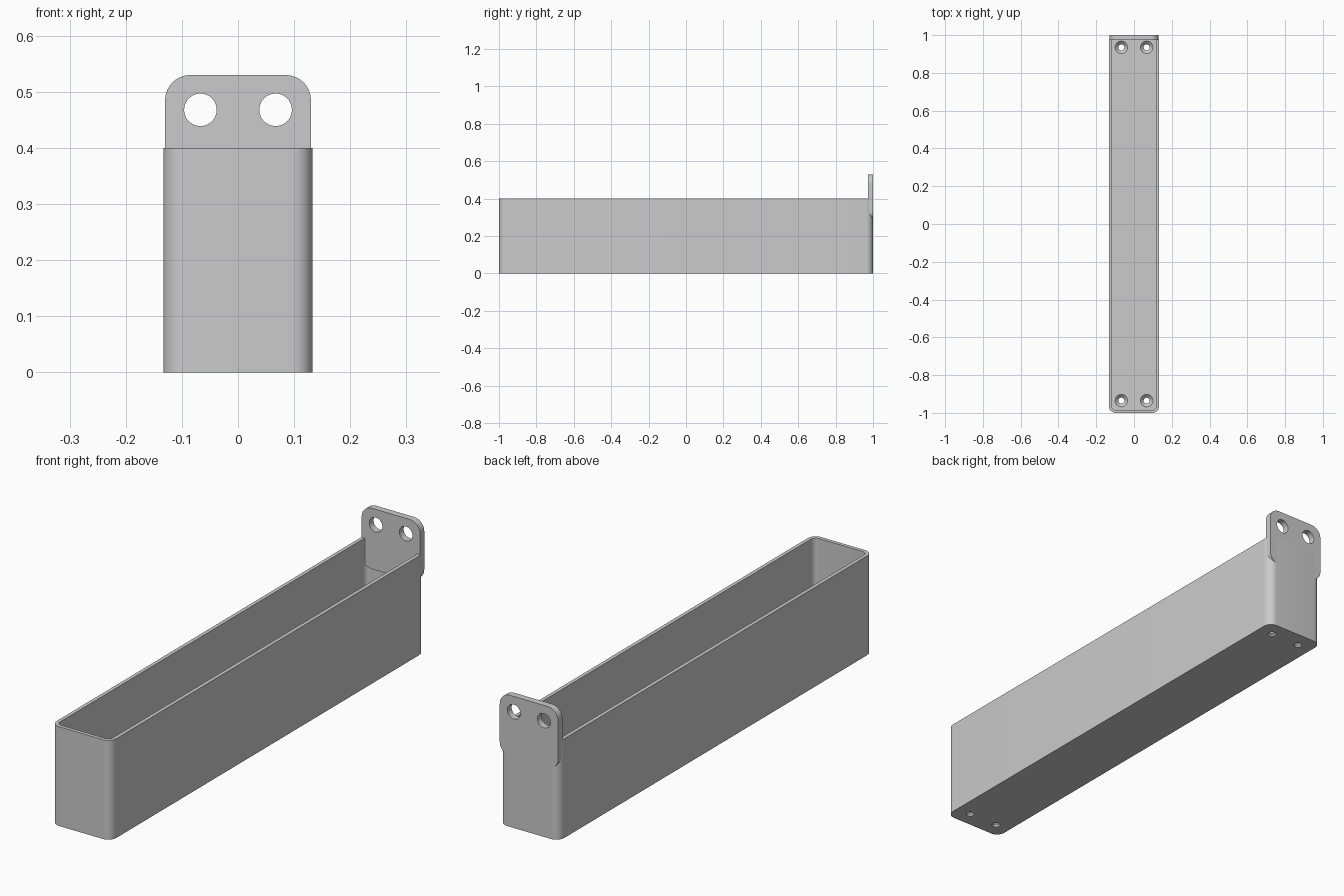
import bpy
import bmesh
from math import pi, cos, sin, radians
from mathutils import Matrix

if "Cube" in bpy.data.objects:
    bpy.data.objects.remove(bpy.data.objects["Cube"], do_unlink=True)

grey = bpy.data.materials.new("plain grey")
grey.use_nodes = True
grey.diffuse_color = (0.6, 0.6, 0.6, 1)
grey.node_tree.nodes["Principled BSDF"].inputs["Base Color"].default_value = (0.6, 0.6, 0.6, 1)

HALF_W, HALF_L, HEIGHT = 0.133, 1.0, 0.4
WALL, FLOOR, CORNER = 0.015, 0.025, 0.036
TAB_W, TAB_T, TAB_LOW, TAB_TOP, TAB_R = 0.13, 0.027, 0.285, 0.53, 0.045
HOLE_X = 0.067


def rounded_rect(half_a, half_b, radius, steps=10):
    """Outline of a rounded rectangle, counter-clockwise."""
    points = []
    for quarter, (sa, sb) in enumerate(((1, 1), (-1, 1), (-1, -1), (1, -1))):
        for i in range(steps + 1):
            t = (quarter + i / steps) * pi / 2
            points.append((sa * (half_a - radius) + radius * cos(t),
                           sb * (half_b - radius) + radius * sin(t)))
    return points


def circle(radius, steps=40):
    return [(radius * cos(2 * pi * i / steps), radius * sin(2 * pi * i / steps))
            for i in range(steps)]


def loft(bm, levels, matrix=Matrix()):
    """Skin a stack of (outline, z) levels and cap both ends."""
    rings = [[bm.verts.new(matrix @ Matrix.Translation((a, b, z)).translation)
              for a, b in outline] for outline, z in levels]
    for low, high in zip(rings, rings[1:]):
        n = len(low)
        for i in range(n):
            j = (i + 1) % n
            bm.faces.new((low[i], low[j], high[j], high[i]))
    bm.faces.new(rings[0][::-1])
    bm.faces.new(rings[-1])


def make_object(name, bm):
    bmesh.ops.recalc_face_normals(bm, faces=bm.faces)
    mesh = bpy.data.meshes.new(name)
    bm.to_mesh(mesh)
    bm.free()
    mesh.materials.append(grey)
    obj = bpy.data.objects.new(name, mesh)
    bpy.context.collection.objects.link(obj)
    return obj


def cut_and_smooth(obj, cutter):
    """Cut the holes, drop the cutter, and smooth the rounded faces."""
    cutter.hide_render = True
    mod = obj.modifiers.new("holes", "BOOLEAN")
    mod.operation, mod.solver, mod.object = "DIFFERENCE", "EXACT", cutter
    bpy.ops.object.select_all(action="DESELECT")
    obj.select_set(True)
    bpy.context.view_layer.objects.active = obj
    bpy.ops.object.modifier_apply(modifier=mod.name)
    bpy.data.objects.remove(cutter, do_unlink=True)
    bpy.ops.object.shade_smooth_by_angle(angle=radians(30))


# Open trough: outer wall up, over the rim, inner wall down to the floor
outer = rounded_rect(HALF_W, HALF_L, CORNER)
inner = rounded_rect(HALF_W - WALL, HALF_L - WALL, CORNER - WALL)
bm = bmesh.new()
loft(bm, [(outer, 0), (outer, HEIGHT), (inner, HEIGHT), (inner, FLOOR)])
trough = make_object("trough", bm)

# Four countersunk screw holes in the floor
bm = bmesh.new()
for x in (-HOLE_X, HOLE_X):
    for y in (-0.935, 0.935):
        loft(bm, [(circle(0.016), -0.02), (circle(0.016), 0.008),
                  (circle(0.033), FLOOR), (circle(0.033), FLOOR + 0.02)],
             Matrix.Translation((x, y, 0)))
cut_and_smooth(trough, make_object("floor_hole_cutter", bm))

# Upright mounting tab, flush with the back
upright = Matrix.Rotation(pi / 2, 4, "X")
plate = rounded_rect(TAB_W, (TAB_TOP - TAB_LOW) / 2, TAB_R)
bm = bmesh.new()
loft(bm, [(plate, 0), (plate, TAB_T)],
     Matrix.Translation((0, HALF_L, (TAB_TOP + TAB_LOW) / 2)) @ upright)
tab = make_object("mounting_tab", bm)

# Two screw holes through the tab
bm = bmesh.new()
for x in (-HOLE_X, HOLE_X):
    loft(bm, [(circle(0.029), -0.03), (circle(0.029), TAB_T + 0.03)],
         Matrix.Translation((x, HALF_L, 0.468)) @ upright)
cut_and_smooth(tab, make_object("tab_hole_cutter", bm))
